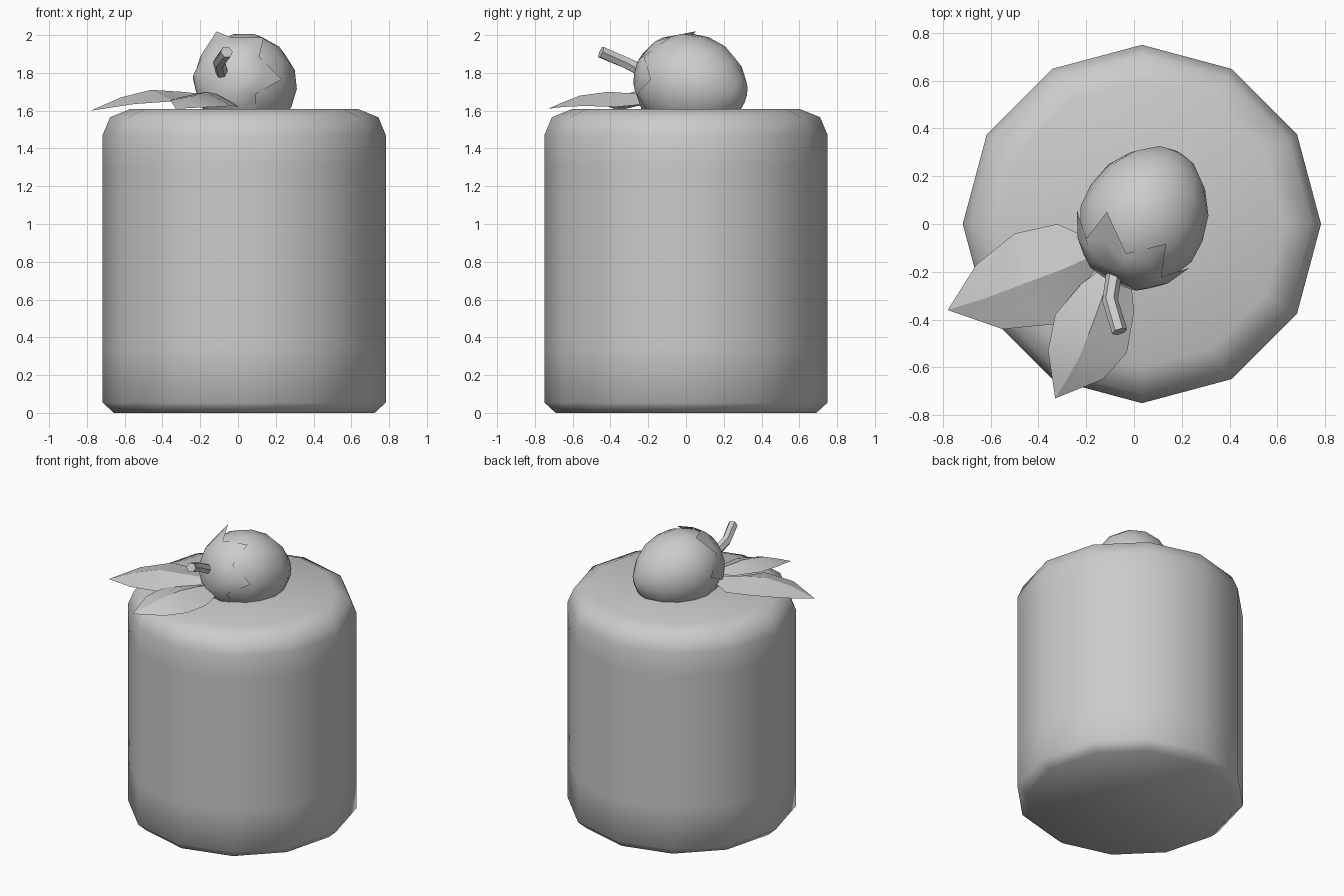
import bpy, bmesh, math
from mathutils import Vector

old = bpy.data.objects.get("Cube")
if old:
    bpy.data.objects.remove(old)

grey = bpy.data.materials.new("plain grey")
grey.use_nodes = True
grey.diffuse_color = (0.6, 0.6, 0.6, 1)
grey.node_tree.nodes["Principled BSDF"].inputs["Base Color"].default_value = (0.6, 0.6, 0.6, 1)


def finish(name, bm, angle, closed=True):
    """Turn a bmesh into a smooth shaded object."""
    if closed:
        bmesh.ops.recalc_face_normals(bm, faces=bm.faces)
    mesh = bpy.data.meshes.new(name)
    bm.to_mesh(mesh)
    bm.free()
    obj = bpy.data.objects.new(name, mesh)
    bpy.context.collection.objects.link(obj)
    mesh.materials.append(grey)
    bpy.ops.object.select_all(action='DESELECT')
    obj.select_set(True)
    bpy.context.view_layer.objects.active = obj
    bpy.ops.object.shade_smooth_by_angle(angle=math.radians(angle))
    return obj


def bridge(bm, a, b):
    """Join two rings of vertices with quads."""
    n = len(a)
    for i in range(n):
        bm.faces.new((a[i], a[(i + 1) % n], b[(i + 1) % n], b[i]))


def lathe(name, profile, start, u, v, w, sides, angle):
    """Revolve (distance, radius) pairs about axis u, with v and w across it."""
    bm = bmesh.new()
    rings = []
    for t, r in profile:
        ring = []
        for i in range(sides):
            a = math.tau * i / sides
            ring.append(bm.verts.new(start + u * t + (v * math.cos(a) + w * math.sin(a)) * r))
        rings.append(ring)
    for a, b in zip(rings, rings[1:]):
        bridge(bm, a, b)
    bm.faces.new(rings[0])
    bm.faces.new(rings[-1])
    return finish(name, bm, angle)


# Twelve-sided cake with softened rims
X, Y, Z = Vector((1, 0, 0)), Vector((0, 1, 0)), Vector((0, 0, 1))
cake = [(0, 0.69), (0.055, 0.75), (0.35, 0.75), (1.3, 0.75),
        (1.47, 0.75), (1.565, 0.71), (1.61, 0.6)]
lathe("cake", cake, Vector((0.033, 0, 0)), Z, X, Y, 12, 75)

# Berry lying on its side, its tip low at the back left
base = Vector((-0.08, -0.215, 1.80))
axis = (Vector((0.18, 0.295, 1.68)) - base).normalized()
across = axis.cross(Z).normalized()
up = across.cross(axis)
berry = [(0, 0.04), (0.005, 0.13), (0.09, 0.21), (0.2, 0.26), (0.3, 0.262),
         (0.41, 0.235), (0.5, 0.175), (0.57, 0.09), (0.59, 0.02)]
lathe("berry", berry, base, axis, across, up, 14, 80)


def berry_radius(t):
    for (t0, r0), (t1, r1) in zip(berry, berry[1:]):
        if t <= t1:
            return r0 + (r1 - r0) * (t - t0) / (t1 - t0)


# Six-pointed leafy cap hugging the berry, with one point lifted
bm = bmesh.new()
centre = bm.verts.new(base - axis * 0.012)
rings = []
for depth_tip, depth_notch in ((0.004, 0.004), (0.08, 0.045), (0.18, 0.07)):
    ring = []
    for i in range(12):
        a = math.tau * i / 12
        t = depth_notch if i % 2 else depth_tip
        lift = 0.05 if i == 4 and t > 0.1 else 0.012
        r = berry_radius(t) + lift
        p = base + axis * (t - 0.008) + (across * math.cos(a) + up * math.sin(a)) * r
        ring.append(bm.verts.new(p))
    rings.append(ring)
for i in range(12):
    bm.faces.new((centre, rings[0][i], rings[0][(i + 1) % 12]))
for a, b in zip(rings, rings[1:]):
    bridge(bm, a, b)
finish("berry_cap", bm, 60)

# Bent stalk
path = [Vector((-0.08, -0.18, 1.785)), Vector((-0.1, -0.32, 1.855)), Vector((-0.06, -0.45, 1.91))]
bm = bmesh.new()
rings = []
for i, p in enumerate(path):
    d = (path[min(i + 1, 2)] - path[max(i - 1, 0)]).normalized()
    s = d.cross(Z).normalized()
    n = s.cross(d)
    rings.append([bm.verts.new(p + (s * math.cos(k * math.tau / 6) + n * math.sin(k * math.tau / 6)) * 0.033)
                  for k in range(6)])
for a, b in zip(rings, rings[1:]):
    bridge(bm, a, b)
bm.faces.new(rings[0])
bm.faces.new(rings[-1])
finish("stalk", bm, 40)


def leaf(name, root, rows, tip):
    """Creased leaf: each row holds one edge, the midrib and the other edge."""
    bm = bmesh.new()
    first, last = bm.verts.new(root), bm.verts.new(tip)
    grid = [[bm.verts.new(p) for p in row] for row in rows]
    for k in (0, 1):
        bm.faces.new((first, grid[0][k + 1], grid[0][k]))
        bm.faces.new((last, grid[-1][k], grid[-1][k + 1]))
        for a, b in zip(grid, grid[1:]):
            bm.faces.new((a[k], a[k + 1], b[k + 1], b[k]))
    bmesh.ops.recalc_face_normals(bm, faces=bm.faces)
    if sum(f.normal.z for f in bm.faces) < 0:
        bmesh.ops.reverse_faces(bm, faces=bm.faces)
    finish(name, bm, 15, closed=False)


leaf("right_leaf", (-0.1, -0.1, 1.68),
     [((-0.32, 0, 1.66), (-0.3, -0.19, 1.7), (-0.24, -0.3, 1.64)),
      ((-0.5, -0.04, 1.67), (-0.46, -0.25, 1.71), (-0.34, -0.42, 1.65)),
      ((-0.66, -0.17, 1.645), (-0.62, -0.31, 1.67), (-0.55, -0.44, 1.635))],
     (-0.78, -0.36, 1.6))
leaf("front_leaf", (-0.07, -0.14, 1.67),
     [((-0.22, -0.25, 1.66), (-0.12, -0.27, 1.69), (-0.01, -0.26, 1.63)),
      ((-0.33, -0.38, 1.665), (-0.17, -0.41, 1.7), (0, -0.37, 1.62)),
      ((-0.36, -0.53, 1.655), (-0.23, -0.56, 1.68), (-0.03, -0.54, 1.625)),
      ((-0.345, -0.63, 1.635), (-0.28, -0.65, 1.645), (-0.13, -0.65, 1.62))],
     (-0.33, -0.73, 1.61))
